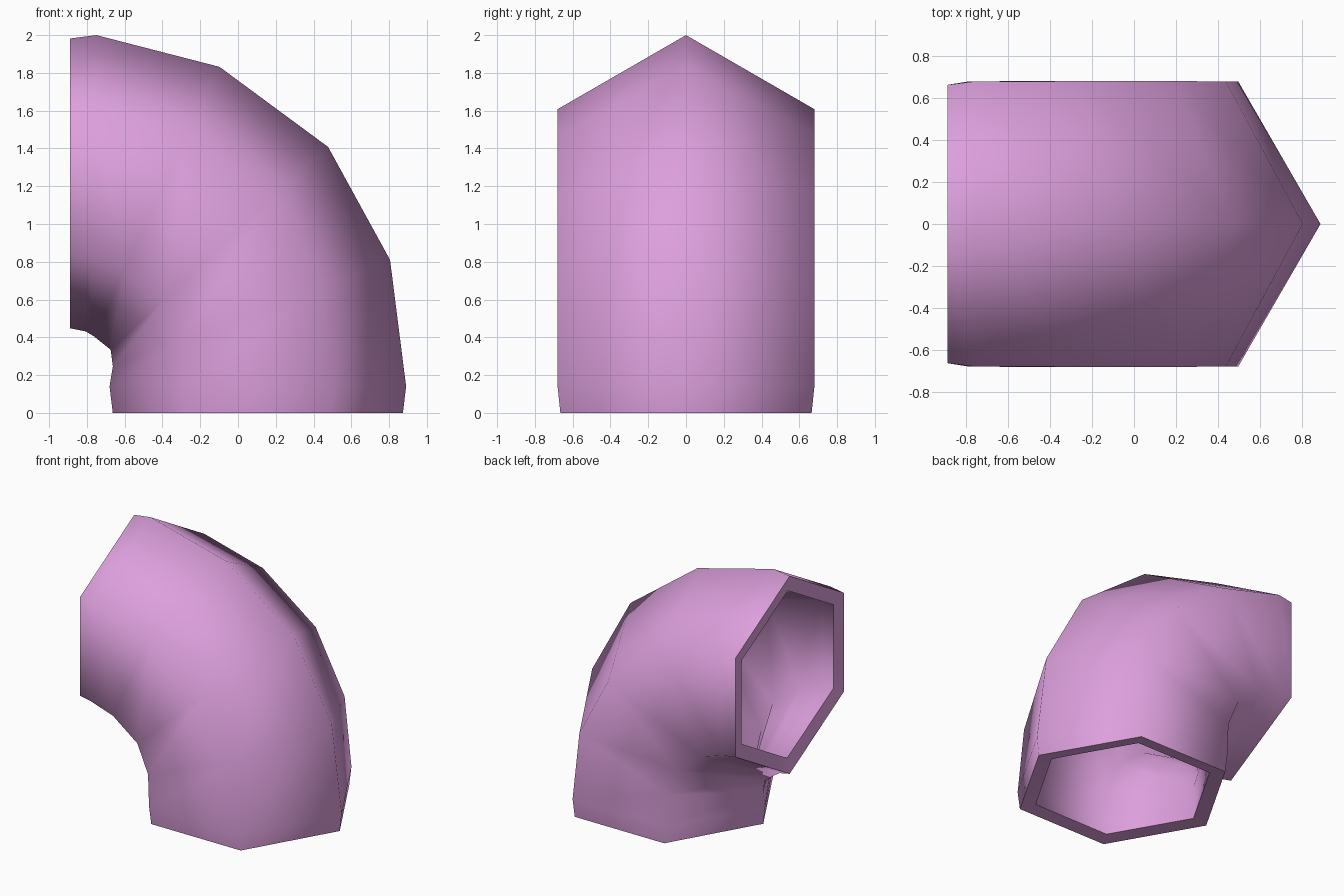
import bpy, bmesh, math

if "Cube" in bpy.data.objects:
    bpy.data.objects.remove(bpy.data.objects["Cube"])

# plum material
plum = bpy.data.materials.new("plum")
plum.diffuse_color = (0.723, 0.352, 0.723, 1)
plum.use_nodes = True
plum.node_tree.nodes["Principled BSDF"].inputs["Base Color"].default_value = plum.diffuse_color

# rings along the bend: outermost point x, z, tilt in degrees, radius
RINGS = [(0.873, 0.0, 0, 0.768),
         (0.89, 0.14, 0, 0.785),
         (0.805, 0.81, 21, 0.786),
         (0.477, 1.408, 43, 0.787),
         (-0.098, 1.832, 65, 0.787),
         (-0.75, 2.0, 88, 0.785),
         (-0.89, 1.982, 90, 0.767)]


def hexagon(bm, x, z, tilt, r):
    t = math.radians(tilt)
    ring = []
    for i in range(6):
        a = i * math.pi / 3
        u, y = r * (math.cos(a) - 1), r * math.sin(a)
        ring.append(bm.verts.new((x + u * math.cos(t), y, z + u * math.sin(t))))
    return ring


# six-sided elbow shell
bm = bmesh.new()
loops = [hexagon(bm, *ring) for ring in RINGS]
for a, b in zip(loops, loops[1:]):
    for i in range(6):
        j = (i + 1) % 6
        bm.faces.new((a[i], a[j], b[j], b[i]))
mesh = bpy.data.meshes.new("pipe_elbow")
bm.to_mesh(mesh)
bm.free()
mesh.materials.append(plum)
elbow = bpy.data.objects.new("pipe_elbow", mesh)
bpy.context.collection.objects.link(elbow)

# even wall thickness, then smooth walls with sharp rims
wall = elbow.modifiers.new("wall", "SOLIDIFY")
wall.thickness = 0.103
wall.offset = -1
wall.use_even_offset = True
bpy.context.view_layer.objects.active = elbow
elbow.select_set(True)
bpy.ops.object.modifier_apply(modifier=wall.name)
bpy.ops.object.shade_smooth_by_angle(angle=math.radians(68))
